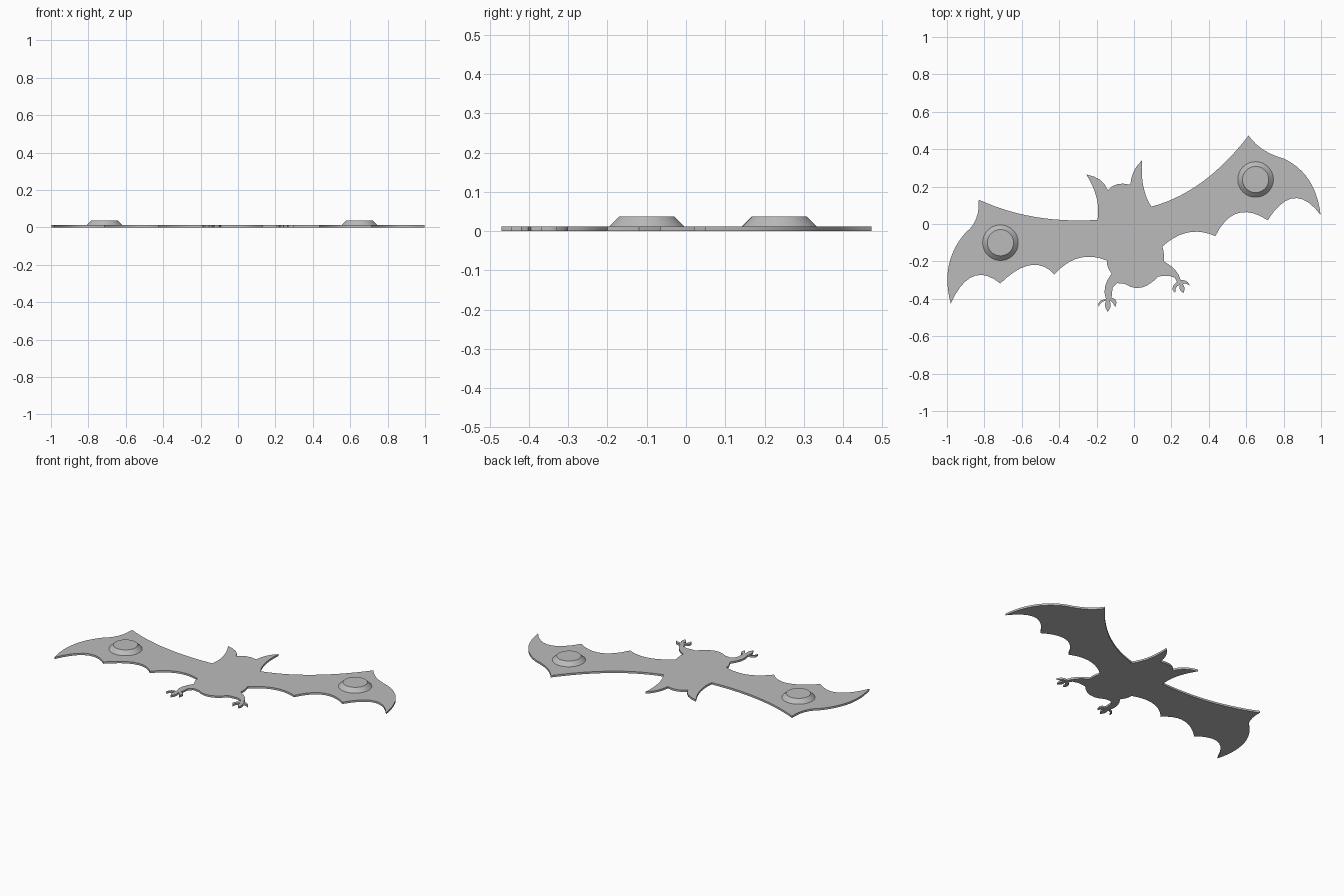
import bpy, bmesh, math
from mathutils import Vector

cube = bpy.data.objects.get("Cube")
if cube:
    bpy.data.objects.remove(cube, do_unlink=True)

UNIT = 0.01          # outline points are in hundredths
THICKNESS = 0.012
STUD_TOP = 0.037

grey = bpy.data.materials.new("plain grey")
grey.use_nodes = True
colour = (0.5, 0.5, 0.5, 1)
grey.diffuse_color = colour
grey.node_tree.nodes["Principled BSDF"].inputs["Base Color"].default_value = colour


def finish(bm, name):
    """Turn a bmesh into a shaded, coloured object."""
    bmesh.ops.recalc_face_normals(bm, faces=bm.faces[:])
    mesh = bpy.data.meshes.new(name)
    bm.to_mesh(mesh)
    bm.free()
    mesh.materials.append(grey)
    obj = bpy.data.objects.new(name, mesh)
    bpy.context.collection.objects.link(obj)
    bpy.ops.object.select_all(action='DESELECT')
    obj.select_set(True)
    bpy.context.view_layer.objects.active = obj
    bpy.ops.object.shade_smooth_by_angle(angle=math.radians(30))
    return obj


def trace(start, spans):
    """Chain arcs; each span gives the point it passes through and its end."""
    outline = []
    here = Vector(start)
    for mid_x, mid_y, end_x, end_y in spans:
        end = Vector((end_x, end_y))
        control = 2 * Vector((mid_x, mid_y)) - (here + end) / 2
        steps = max(3, min(14, int((end - here).length / 3)))
        for i in range(steps):
            t = i / steps
            outline.append((1 - t) ** 2 * here + 2 * t * (1 - t) * control + t * t * end)
        here = end
    return outline


# Two ears with the crown of the head between them
head = [
    (-20, 14, -25.5, 26.5),
    (-18, 23.5, -14, 18),
    (-9, 21.3, -2, 21),
    (0, 28.5, 4.3, 34),
    (5, 20, 9.3, 9.3),
]

# Raised wing: leading edge, tip, then three scallops
left_wing = [
    (36.5, 22.5, 61.3, 47.3),
    (69, 39.8, 80, 35),
    (93.5, 23.5, 99.8, 4.8),
    (85.5, 13.8, 71.5, 2),
    (55.5, 5.8, 43.5, -6.5),
    (29, -4.5, 15.2, -12),
]

# Small leg with three claws
left_foot = [
    (16, -16, 16, -20),
    (22, -24.5, 25, -30),
    (28, -30.5, 30, -33),
    (28, -32, 26, -32),
    (27, -34, 26.5, -37),
    (24.5, -35, 24.5, -32.5),
    (22.5, -34, 22, -37),
    (20.5, -34, 23, -31),
    (20.5, -28, 13, -28),
]

belly = [(4, -34, -5, -32)]

# Straighter leg with three claws
right_foot = [
    (-10.5, -32.5, -12, -39.5),
    (-9.5, -41, -10, -44.5),
    (-11.5, -42, -13, -41),
    (-12.5, -44, -14, -47),
    (-15.5, -44, -15, -41),
    (-17.5, -42, -19, -44.5),
    (-18.5, -41.5, -15, -40),
    (-15.5, -33.5, -12, -26.5),
    (-14, -23, -14.5, -19.5),
]

# Lowered wing: three scallops, tip, then the leading edge
right_wing = [
    (-29.5, -18.2, -42.5, -27),
    (-55.5, -22, -71.5, -31.8),
    (-86, -28, -98, -42.5),
    (-99, -22, -90, -4.5),
    (-84.5, 2.5, -83, 13),
    (-53, 3.8, -19.5, 2.2),
]

# Flat silhouette plate
spans = head + left_wing + left_foot + belly + right_foot + right_wing
bm = bmesh.new()
verts = [bm.verts.new((p.x * UNIT, p.y * UNIT, 0)) for p in trace(right_wing[-1][2:], spans)]
base = bm.faces.new(verts)
grown = bmesh.ops.extrude_face_region(bm, geom=[base], use_keep_orig=True)
top_verts = [e for e in grown["geom"] if isinstance(e, bmesh.types.BMVert)]
bmesh.ops.translate(bm, verts=top_verts, vec=(0, 0, THICKNESS))
finish(bm, "bat_plate")

# Tapered round stud on each wing
for name, x, y in (("left_wing_stud", 0.65, 0.238), ("right_wing_stud", -0.714, -0.1)):
    bm = bmesh.new()
    height = STUD_TOP - THICKNESS
    bmesh.ops.create_cone(bm, cap_ends=True, segments=64, radius1=0.095, radius2=0.07, depth=height)
    stud = finish(bm, name)
    stud.location = (x, y, THICKNESS + height / 2)
